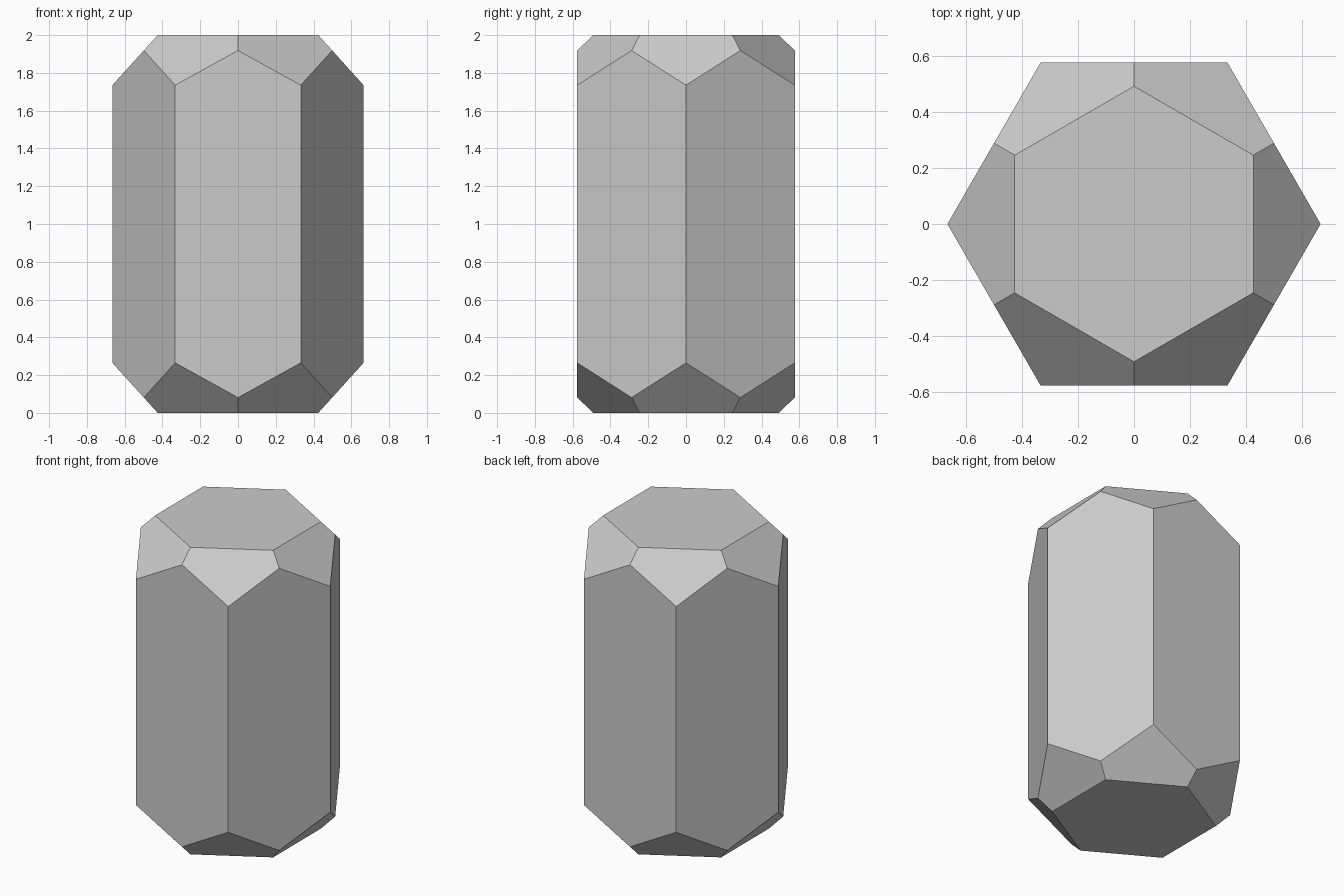
import bpy
import bmesh
from math import cos, sin, pi
from mathutils import Vector

cube = bpy.data.objects.get("Cube")
if cube:
    bpy.data.objects.remove(cube, do_unlink=True)

RADIUS = 0.665       # corner radius of the prism
HEIGHT = 2.0
CAP_INSET = 0.24     # how far each corner cut reaches into the cap
CUT_DROP = 0.265     # how far each corner cut runs down the edge

# Stone colour
stone = bpy.data.materials.new("stone_grey")
stone.use_nodes = True
colour = (0.6, 0.6, 0.6, 1)
stone.diffuse_color = colour
stone.node_tree.nodes["Principled BSDF"].inputs["Base Color"].default_value = colour

# Hexagonal prism, corners on the x axis
bm = bmesh.new()
ring = [bm.verts.new((RADIUS * cos(i * pi / 3), RADIUS * sin(i * pi / 3), 0))
        for i in range(6)]
base = bm.faces.new(ring)
extruded = bmesh.ops.extrude_face_region(bm, geom=[base], use_keep_orig=True)
top = [v for v in extruded["geom"] if isinstance(v, bmesh.types.BMVert)]
bmesh.ops.translate(bm, verts=top, vec=(0, 0, HEIGHT))


def cut_corner(angle, up):
    """Slice one corner off and close the opening with a flat facet."""
    out = Vector((cos(angle), sin(angle), 0))
    z = HEIGHT - CUT_DROP if up > 0 else CUT_DROP
    normal = out * CUT_DROP + Vector((0, 0, up * CAP_INSET))
    geom = bm.verts[:] + bm.edges[:] + bm.faces[:]
    cut = bmesh.ops.bisect_plane(bm, geom=geom, dist=1e-5,
                                 plane_co=out * RADIUS + Vector((0, 0, z)),
                                 plane_no=normal.normalized(), clear_outer=True)
    rim = [e for e in cut["geom_cut"] if isinstance(e, bmesh.types.BMEdge)]
    bmesh.ops.edgenet_fill(bm, edges=rim)


# Bevelled facets at both ends
for i in range(6):
    for up in (1, -1):
        cut_corner(i * pi / 3, up)

bmesh.ops.recalc_face_normals(bm, faces=bm.faces[:])
mesh = bpy.data.meshes.new("crystal")
bm.to_mesh(mesh)
bm.free()
mesh.materials.append(stone)
crystal = bpy.data.objects.new("crystal", mesh)
bpy.context.collection.objects.link(crystal)
